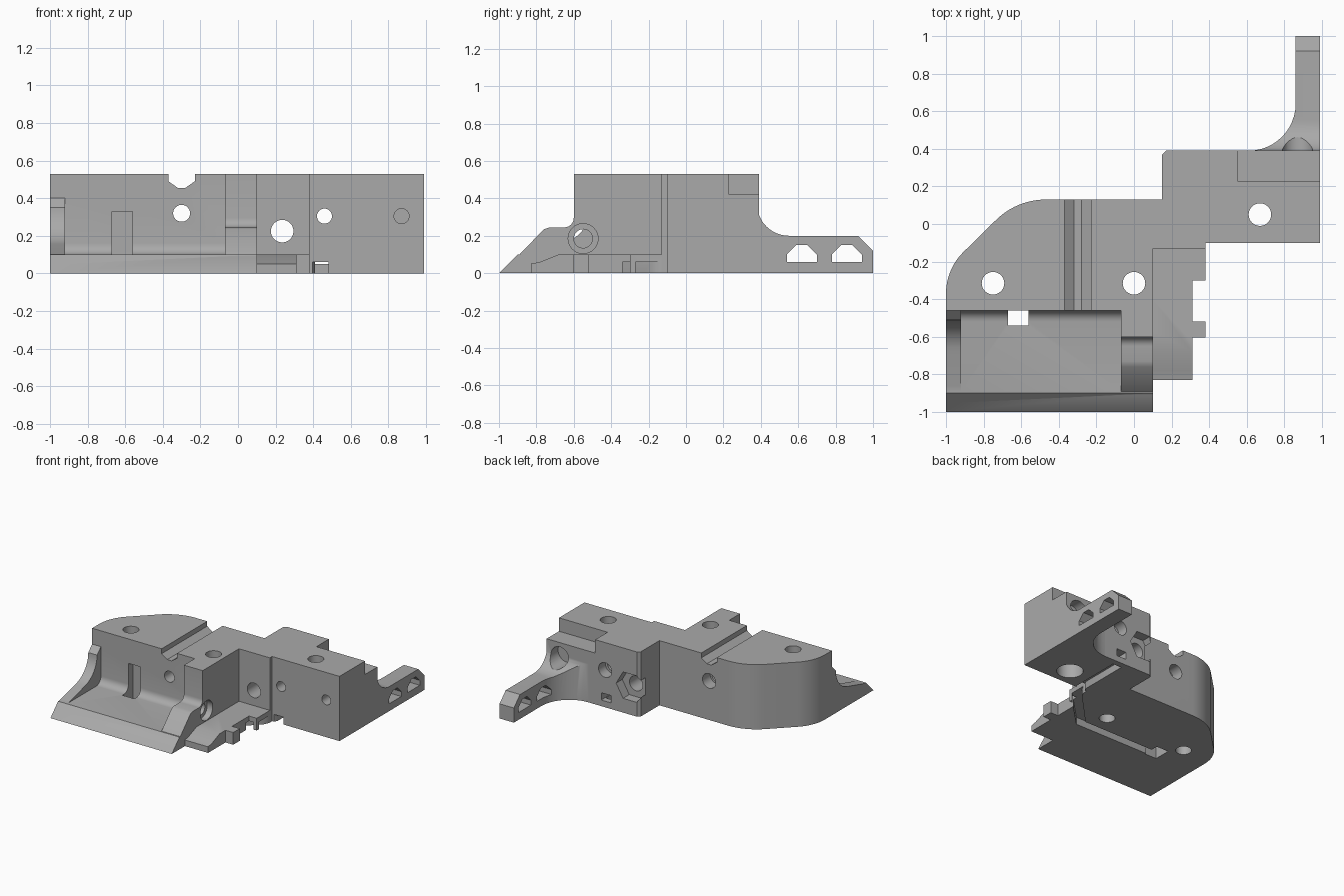
import bpy, bmesh, math
from mathutils import Vector

cube = bpy.data.objects.get("Cube")
if cube:
    bpy.data.objects.remove(cube, do_unlink=True)

grey = bpy.data.materials.new("plain grey")
grey.use_nodes = True
grey.diffuse_color = (0.4, 0.4, 0.4, 1)
grey.node_tree.nodes["Principled BSDF"].inputs["Base Color"].default_value = (0.4, 0.4, 0.4, 1)


def prism(name, pts, lo, hi, axis="z"):
    """Extrude a 2D outline along an axis; outlines are xy, xz (axis y) or yz (axis x)."""
    place = {"z": lambda p, h: (p[0], p[1], h),
             "y": lambda p, h: (p[0], h, p[1]),
             "x": lambda p, h: (h, p[0], p[1])}[axis]
    bm = bmesh.new()
    face = bm.faces.new([bm.verts.new(place(p, lo)) for p in pts])
    ext = bmesh.ops.extrude_face_region(bm, geom=[face])
    move = Vector(place((0, 0), hi - lo))
    bmesh.ops.translate(bm, vec=move, verts=[v for v in ext["geom"] if isinstance(v, bmesh.types.BMVert)])
    bmesh.ops.recalc_face_normals(bm, faces=bm.faces)
    mesh = bpy.data.meshes.new(name)
    bm.to_mesh(mesh)
    bm.free()
    mesh.materials.append(grey)
    ob = bpy.data.objects.new(name, mesh)
    bpy.context.collection.objects.link(ob)
    return ob


def arc(cx, cy, rx, ry, a0, a1, n=12):
    angles = [math.radians(a0 + (a1 - a0) * i / n) for i in range(n + 1)]
    return [(cx + rx * math.cos(a), cy + ry * math.sin(a)) for a in angles]


def box(name, x0, x1, y0, y1, z0, z1):
    return prism(name, [(x0, y0), (x1, y0), (x1, y1), (x0, y1)], z0, z1)


def bore(cx, cy, r, lo, hi, axis, sides=32):
    return prism("bore", arc(cx, cy, r, r, 0, 360, sides)[:-1], lo, hi, axis)


def combine(target, other, operation):
    mod = target.modifiers.new("join", "BOOLEAN")
    mod.operation = operation
    mod.solver = "EXACT"
    mod.object = other
    bpy.context.view_layer.objects.active = target
    bpy.ops.object.modifier_apply(modifier=mod.name)
    bpy.data.objects.remove(other, do_unlink=True)


TOP = 0.53

# Main block with the rounded back corner
outline = [(-1, -0.46)] + arc(-0.69, -0.37, 0.31, 0.31, 180, 135)
outline += arc(-0.47, -0.245, 0.375, 0.375, 135, 90)
outline += [(0.15, 0.13), (0.15, 0.37), (0.17, 0.39), (0.99, 0.39), (0.99, -0.1),
            (0.38, -0.1), (0.38, -0.13), (0.1, -0.13), (0.1, -0.46)]
body = prism("bracket_body", outline, 0, TOP)

# Front tray with sloped lip and coved back
tray = [(-1, 0), (-0.9, 0.1)] + arc(-0.52, 0.16, 0.06, 0.06, -90, 0, 6) + [(-0.4, 0.16), (-0.4, 0)]
combine(body, prism("tray", tray, -1, 0.1, "x"), "UNION")

# Right end wall of the tray
right_end = [(-1, 0), (-0.91, 0.09), (-0.89, 0.1), (-0.76, 0.235), (-0.73, 0.245)]
right_end += arc(-0.65, 0.295, 0.05, 0.05, -90, 0, 6) + [(-0.6, TOP), (-0.4, TOP), (-0.4, 0)]
combine(body, prism("right_end_wall", right_end, -0.07, 0.1, "x"), "UNION")

# Left end wall, flaring into the lip
left_end = [(-0.95, 0.05), (-0.89, 0.1), (-0.86, 0.105)] + arc(-0.72, 0.35, 0.21, 0.2, -80, 0, 10)
left_end += [(-0.46, 0.4), (-0.4, 0.4), (-0.4, 0.05)]
combine(body, prism("left_end_wall", left_end, -1, -0.92, "x"), "UNION")

# Stepped foot plate on the right of the tray
foot = [(-0.83, 0), (-0.83, 0.05), (-0.78, 0.06), (-0.68, 0.1), (-0.1, 0.1), (-0.1, 0)]
combine(body, prism("foot_plate", foot, 0.05, 0.31, "x"), "UNION")
combine(body, box("foot_corner", 0.29, 0.38, -0.3, -0.11, 0, 0.1), "UNION")
combine(body, box("foot_tab", 0.29, 0.38, -0.605, -0.52, 0, 0.1), "UNION")

# Back arm: curved plan trimmed to a coved side profile
arm_plan = [(0.55, 0.35), (0.55, 0.39)] + arc(0.61, 0.64, 0.25, 0.25, -90, 0)
arm_plan += [(0.86, 1), (0.99, 1), (0.99, 0.35)]
arm = prism("back_arm", arm_plan, 0, 0.6)
side = [(0.3, 0), (1, 0), (1, 0.12), (0.92, 0.2)]
side += arc(0.55, 0.37, 0.17, 0.17, 270, 180) + [(0.38, 0.42), (0.3, 0.42)]
combine(arm, prism("arm_profile", side, 0.4, 1.2, "x"), "INTERSECT")
combine(body, arm, "UNION")

# Six-sided windows through the arm
for y in (0.54, 0.78):
    window = [(y, 0.06), (y + 0.16, 0.06), (y + 0.16, 0.1), (y + 0.11, 0.15),
              (y + 0.05, 0.15), (y, 0.1)]
    combine(body, prism("window", window, 0.8, 1.1, "x"), "DIFFERENCE")

# Top notch at the back and V channel across the top
combine(body, box("back_notch", 0.55, 1.1, 0.23, 0.5, 0.42, 0.7), "DIFFERENCE")
channel = [(-0.37, 0.6), (-0.37, 0.49), (-0.32, 0.455), (-0.28, 0.455), (-0.23, 0.49), (-0.23, 0.6)]
combine(body, prism("v_channel", channel, -0.7, 0.3, "y"), "DIFFERENCE")

# Vertical screw holes, one with a wider mouth below
for x, y in ((-0.75, -0.315), (0, -0.315), (0.67, 0.05)):
    combine(body, bore(x, y, 0.06, -0.1, 0.7, "z"), "DIFFERENCE")
combine(body, bore(0.67, 0.05, 0.1, -0.1, 0.12, "z"), "DIFFERENCE")

# Front-to-back holes with counterbores behind
for x, z, r, wide, depth_y in ((-0.3, 0.32, 0.045, 0.06, 0.03),
                               (0.46, 0.305, 0.04, 0.06, 0.3),
                               (0.87, 0.305, 0.04, 0.08, 0.3)):
    combine(body, bore(x, z, r, -0.7, 0.7, "y"), "DIFFERENCE")
    combine(body, bore(x, z, wide, depth_y, 0.7, "y"), "DIFFERENCE")
combine(body, bore(0.235, 0.225, 0.06, -0.4, 0.6, "y"), "DIFFERENCE")
combine(body, bore(0.235, 0.225, 0.125, 0.31, 0.6, "y", 6), "DIFFERENCE")

# Side hole through the right end wall
combine(body, bore(-0.55, 0.185, 0.05, -0.2, 0.2, "x"), "DIFFERENCE")
combine(body, bore(-0.55, 0.185, 0.08, 0.05, 0.2, "x"), "DIFFERENCE")

# Slot in the tray wall, wire groove underneath and its exit at the back
combine(body, box("wall_slot", -0.67, -0.56, -0.54, -0.4, -0.1, 0.33), "DIFFERENCE")
groove = [(-0.62, -0.53), (0.12, -0.53), (0.43, -0.22), (0.49, -0.08), (0.49, 0.34),
          (0.41, 0.34), (0.41, -0.07), (0.36, -0.18), (0.09, -0.46), (-0.62, -0.46)]
combine(body, prism("wire_groove", groove, -0.1, 0.06), "DIFFERENCE")
combine(body, box("wire_exit", 0.405, 0.495, 0.27, 0.5, 0.05, 0.11), "DIFFERENCE")

# Smooth curved walls, keep hard edges
bpy.ops.object.select_all(action="DESELECT")
body.select_set(True)
bpy.context.view_layer.objects.active = body
bpy.ops.object.shade_smooth_by_angle(angle=math.radians(30))
